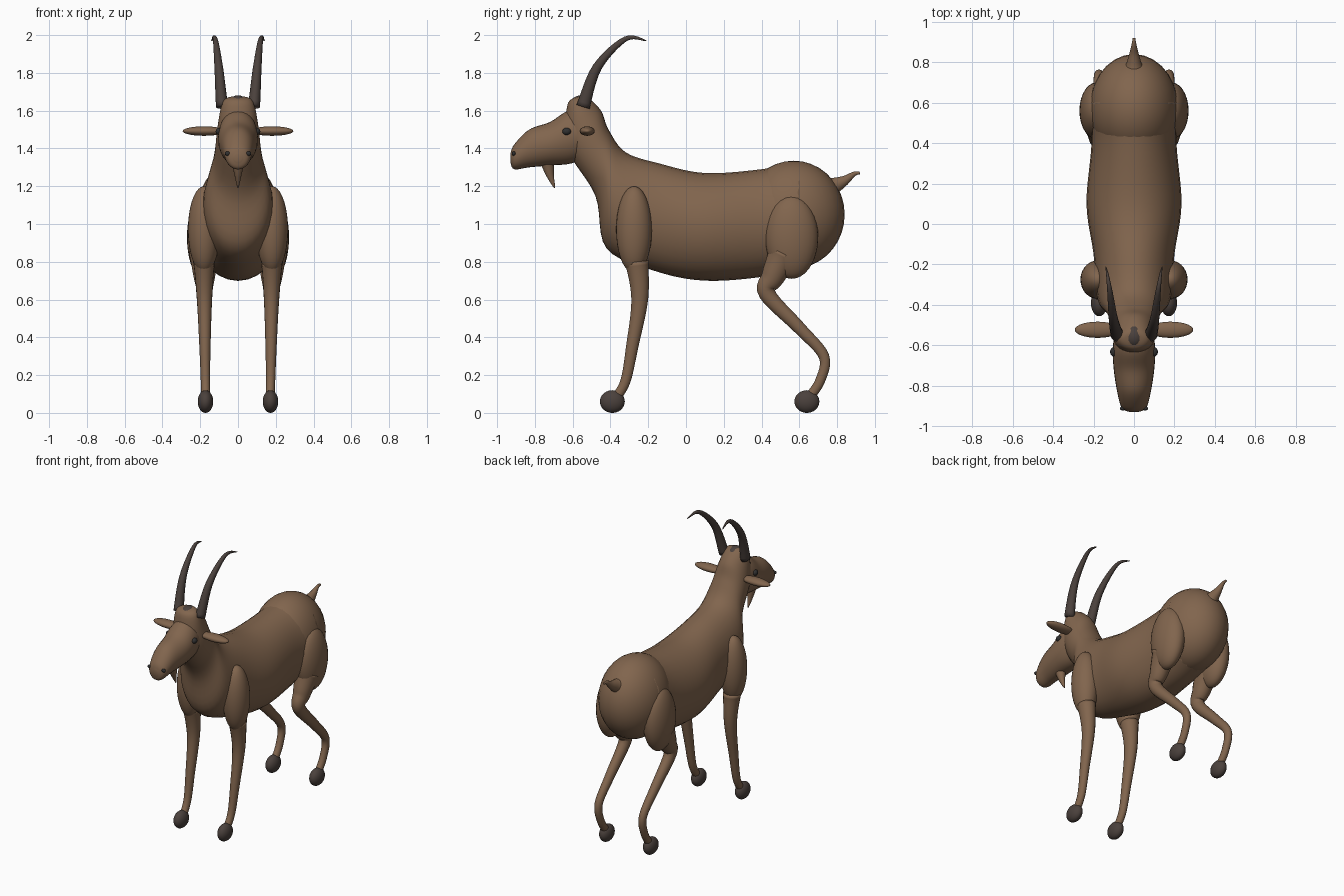
import bpy, bmesh, math
from mathutils import Vector

default_cube = bpy.data.objects.get("Cube")
if default_cube:
    bpy.data.objects.remove(default_cube, do_unlink=True)


def make_material(name, red, green, blue):
    colour = (red, green, blue, 1)
    material = bpy.data.materials.new(name)
    material.use_nodes = True
    material.diffuse_color = colour
    shader = material.node_tree.nodes["Principled BSDF"]
    shader.inputs["Base Color"].default_value = colour
    return material


brown_coat = make_material("brown coat", .22, .13, .075)
dark_horn = make_material("dark horn", .07, .053, .046)
eye_black = make_material("eye black", .03, .03, .03)


def add_object(name, mesh):
    part = bpy.data.objects.new(name, mesh)
    bpy.context.collection.objects.link(part)
    return part


def finish(name, bm, material):
    bmesh.ops.recalc_face_normals(bm, faces=bm.faces)
    mesh = bpy.data.meshes.new(name)
    bm.to_mesh(mesh)
    bm.free()
    mesh.materials.append(material)
    mesh.shade_smooth()
    return add_object(name, mesh)


def smooth_path(points, steps=6):
    """Pass a smooth curve through points with any number of coordinates."""
    points = [Vector(point) for point in points]
    padded = [points[0], *points, points[-1]]
    result = []
    for before, start, end, after in zip(padded, padded[1:], padded[2:], padded[3:]):
        leave, arrive = (end - before) / 2, (after - start) / 2
        for step in range(steps):
            t = step / steps
            blend = t * t * (3 - 2 * t)
            result.append(start.lerp(end, blend)
                          + leave * t * (1 - t) ** 2
                          - arrive * t * t * (1 - t))
    return result + [points[-1]]


def skin(name, rings, material, sides=28):
    """Join elliptical rings, each given as a centre and two half axes."""
    bm = bmesh.new()
    loops = []
    for centre, across, along in rings:
        angles = [math.tau * side / sides for side in range(sides)]
        loops.append([bm.verts.new(centre + across * math.cos(angle) + along * math.sin(angle))
                      for angle in angles])
    for lower, upper in zip(loops, loops[1:]):
        for side in range(sides):
            bm.faces.new((lower[side - 1], lower[side], upper[side], upper[side - 1]))
    bm.faces.new(loops[0])
    bm.faces.new(loops[-1])
    return finish(name, bm, material)


def outline_loft(name, stations, material):
    """Each station: upper y and z, lower y and z, half width."""
    rings = []
    for station in smooth_path([(*top, *bottom, width) for top, bottom, width in stations]):
        upper = Vector((0, station[0], station[1]))
        lower = Vector((0, station[2], station[3]))
        half_width = Vector((station[4], 0, 0))
        rings.append(((upper + lower) / 2, half_width, (upper - lower) / 2))
    return skin(name, rings, material)


def tapered_tube(name, path, inner_x, outer_x, thick, thin, power, material):
    """Sweep a round section along a y, z path; it thins and spreads with distance."""
    points = smooth_path(path)
    last = len(points) - 1
    rings = []
    for index, point in enumerate(points):
        t = index / last
        radius = thin + (thick - thin) * (1 - t) ** power
        ahead = points[min(index + 1, last)] - points[max(index - 1, 0)]
        ahead.normalize()
        centre = Vector((inner_x + (outer_x - inner_x) * t, point.x, point.y))
        normal = Vector((0, -ahead.y, ahead.x))
        rings.append((centre, Vector((radius * .9, 0, 0)), normal * radius))
    return skin(name, rings, material, sides=18)


def ellipsoid(name, centre, radii, material):
    bm = bmesh.new()
    bmesh.ops.create_uvsphere(bm, u_segments=28, v_segments=18, radius=1)
    bmesh.ops.scale(bm, vec=radii, verts=bm.verts)
    bmesh.ops.translate(bm, vec=centre, verts=bm.verts)
    return finish(name, bm, material)


def add_mirrored_copy(part):
    mesh = part.data.copy()
    for vertex in mesh.vertices:
        vertex.co.x *= -1
    mesh.flip_normals()
    add_object(part.name.replace("left", "right"), mesh)


# Torso sweeping forward and up through the neck to the crown
outline_loft("body", [
    ((.6, 1.33), (.6, .77), .22),
    ((.4, 1.29), (.4, .72), .21),
    ((.1, 1.27), (.1, .7), .235),
    ((-.14, 1.32), (-.16, .75), .2),
    ((-.32, 1.38), (-.42, .87), .18),
    ((-.41, 1.5), (-.48, 1.15), .13),
    ((-.45, 1.6), (-.63, 1.4), .11),
    ((-.52, 1.67), (-.63, 1.62), .08),
    ((-.56, 1.675), (-.59, 1.67), .02),
], brown_coat)
ellipsoid("rump", (0, .57, 1.05), (.22, .27, .285), brown_coat)

# Face and muzzle
outline_loft("head", [
    ((-.5, 1.6), (-.5, 1.36), .09),
    ((-.62, 1.6), (-.61, 1.32), .105),
    ((-.72, 1.54), (-.72, 1.31), .1),
    ((-.83, 1.5), (-.83, 1.3), .083),
    ((-.91, 1.42), (-.91, 1.29), .06),
    ((-.93, 1.37), (-.93, 1.33), .02),
], brown_coat)
ellipsoid("crown_patch", (0, -.555, 1.635), (.052, .058, .046), dark_horn)

# Chin beard and tail
tapered_tube("beard", [(-.735, 1.33), (-.72, 1.26), (-.695, 1.19)],
             0, 0, .04, .002, 1, brown_coat)
tapered_tube("tail", [(.78, 1.2), (.84, 1.23), (.89, 1.265), (.92, 1.27)],
             0, 0, .05, .008, 2, brown_coat)

# Left-hand parts, each copied to the right afterwards
front_path = [(-.26, .8), (-.245, .6), (-.285, .35), (-.32, .17), (-.37, .08)]
hind_path = [(.52, .84), (.46, .72), (.43, .63), (.6, .45), (.73, .3), (.71, .17), (.65, .08)]
horn_path = [(-.545, 1.62), (-.47, 1.83), (-.32, 1.98), (-.21, 1.97)]
left_parts = [
    tapered_tube("left_horn", horn_path, .083, .14, .037, .002, 1, dark_horn),
    ellipsoid("left_ear", (.18, -.523, 1.492), (.113, .04, .025), brown_coat),
    ellipsoid("left_eye", (.1, -.632, 1.49), (.018, .023, .019), eye_black),
    ellipsoid("left_nostril", (.055, -.912, 1.373), (.015, .01, .012), eye_black),
    ellipsoid("left_shoulder", (.18, -.275, .97), (.085, .095, .23), brown_coat),
    ellipsoid("left_thigh", (.185, .56, .93), (.085, .14, .22), brown_coat),
    tapered_tube("left_front_leg", front_path, .18, .17, .065, .026, 2.5, brown_coat),
    tapered_tube("left_hind_leg", hind_path, .18, .17, .09, .026, 3, brown_coat),
]
for position, y in (("front", -.39), ("hind", .64)):
    left_parts.append(ellipsoid(f"left_{position}_hoof", (.172, y, .06),
                                (.041, .066, .06), dark_horn))
for part in left_parts:
    add_mirrored_copy(part)
